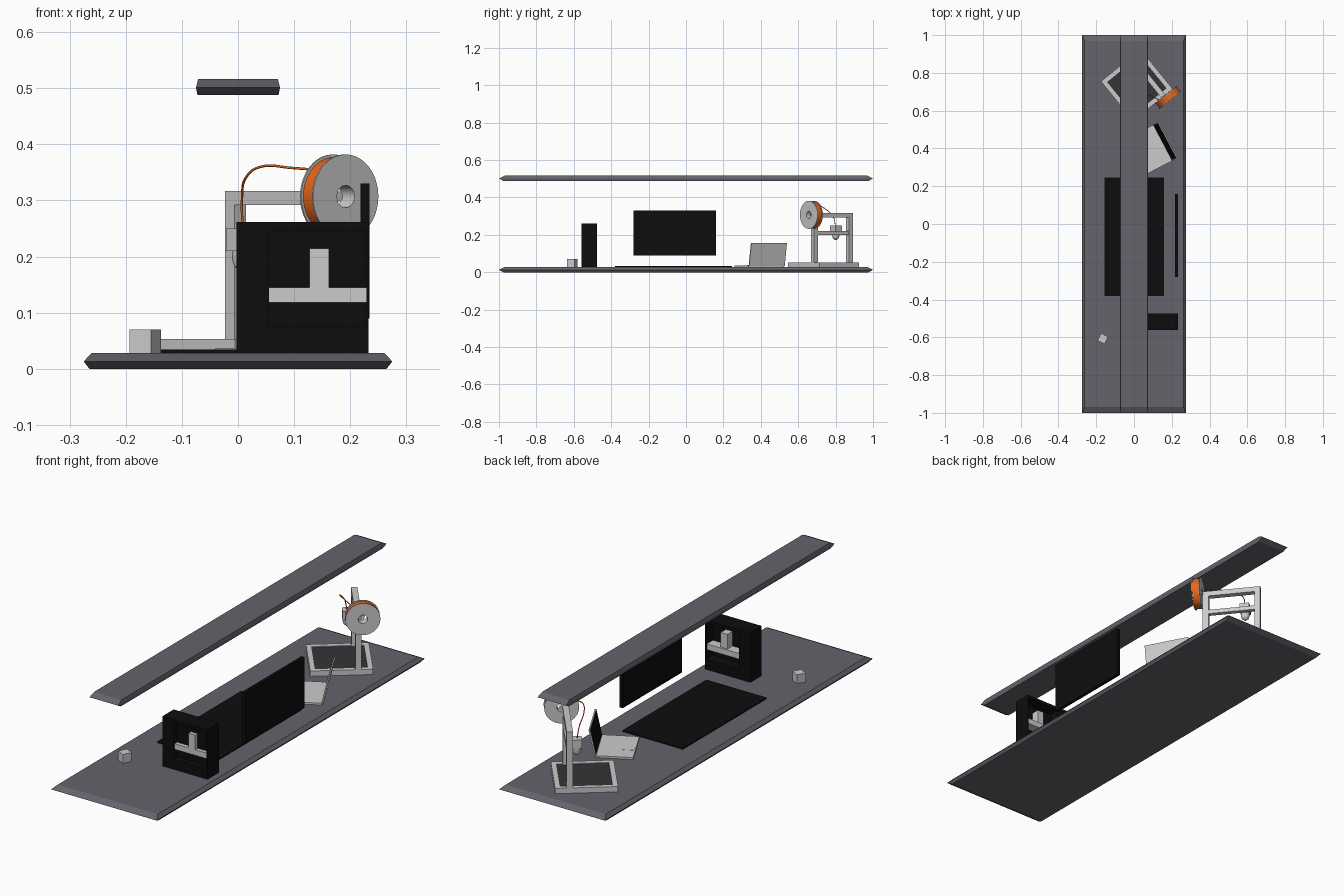
import bpy, bmesh, math
from mathutils import Matrix, Vector

if "Cube" in bpy.data.objects:
    bpy.data.objects.remove(bpy.data.objects["Cube"])

T = Matrix.Translation
R = lambda deg, ax: Matrix.Rotation(math.radians(deg), 4, ax)


def material(name, rgb):
    m = bpy.data.materials.new(name)
    m.diffuse_color = (*rgb, 1)
    m.use_nodes = True
    m.node_tree.nodes["Principled BSDF"].inputs["Base Color"].default_value = m.diffuse_color
    return m


DESK = material("desk_grey", (0.13, 0.125, 0.15))
BLACK = material("black", (0.004, 0.004, 0.004))
DARK = material("dark_plate", (0.035, 0.035, 0.04))
ORANGE = material("orange", (0.8, 0.13, 0.01))
I = Matrix.Identity(4)


def finish(name, bm, mat, M, smooth=False):
    bmesh.ops.recalc_face_normals(bm, faces=bm.faces)
    me = bpy.data.meshes.new(name)
    bm.to_mesh(me)
    bm.free()
    me.transform(M)
    ob = bpy.data.objects.new(name, me)
    bpy.context.collection.objects.link(ob)
    if mat:
        me.materials.append(mat)
    if smooth:
        bpy.context.view_layer.objects.active = ob
        ob.select_set(True)
        bpy.ops.object.shade_smooth_by_angle()
        ob.select_set(False)
    return ob


def skin(name, rings, mat=None, M=I, closed=False, smooth=False):
    """Bridge rings of points; cap both ends, or close back to the first ring."""
    bm = bmesh.new()
    vs = [[bm.verts.new(p) for p in ring] for ring in rings]
    n = len(vs[0])
    pairs = list(zip(vs, vs[1:])) + ([(vs[-1], vs[0])] if closed else [])
    for a, b in pairs:
        for i in range(n):
            j = (i + 1) % n
            bm.faces.new((a[i], a[j], b[j], b[i]))
    if not closed:
        bm.faces.new(vs[0])
        bm.faces.new(vs[-1])
    return finish(name, bm, mat, M, smooth)


def rect(x0, x1, y0, y1, z):
    return [(x0, y0, z), (x1, y0, z), (x1, y1, z), (x0, y1, z)]


def crect(hx, hy, z):
    return rect(-hx, hx, -hy, hy, z)


def box(name, x0, x1, y0, y1, z0, z1, mat=None, M=I):
    return skin(name, [rect(x0, x1, y0, y1, z0), rect(x0, x1, y0, y1, z1)], mat, M)


def lathe(name, profile, mat=None, M=I, n=40, closed=True):
    rings = [[(r * math.cos(2 * math.pi * i / n), r * math.sin(2 * math.pi * i / n), z)
              for i in range(n)] for r, z in profile]
    return skin(name, rings, mat, M, closed, True)


# desk top and the overhead shelf: slabs with pointed edges
for name, hx, z in (("desk_top", 0.275, 0), ("overhead_shelf", 0.075, 0.488)):
    k = hx / 0.275
    skin(name, [crect(hx - 0.010 * k, 0.975, z), crect(hx, 1, z + 0.013),
                crect(hx - 0.014 * k, 0.97, z + 0.028)], DESK)

# desk mat
box("desk_mat", -0.155, 0.16, -0.38, 0.245, 0.028, 0.034, BLACK)

# monitor with recessed screen facing -x
MM = T((0.234, -0.06, 0.21)) @ R(-90, 'Y')
skin("monitor", [crect(0.12, 0.22, 0), crect(0.12, 0.22, 0.016),
                 crect(0.112, 0.212, 0.016), crect(0.112, 0.212, 0.012)], BLACK, MM)

# computer tower: open frame, inner tray and parts
CM = R(90, 'X')
outer, inner = (-0.003, 0.233, 0.028, 0.262), (0.055, 0.229, 0.075, 0.246)
skin("tower_frame", [rect(*outer, 0.475), rect(*outer, 0.56),
                     rect(*inner, 0.56), rect(*inner, 0.475)], BLACK, CM, closed=True)
box("tower_tray", 0.05, 0.231, 0.07, 0.25, 0.528, 0.532, BLACK, CM)
box("tower_card", 0.055, 0.2295, 0.118, 0.145, 0.482, 0.55, None, CM)
box("tower_cooler", 0.127, 0.162, 0.145, 0.214, 0.49, 0.55, None, CM)

# small cube
box("small_cube", -0.021, 0.021, -0.021, 0.021, 0, 0.042, None,
    T((-0.165, -0.607, 0.028)) @ R(-26, 'Z'))

# laptop
LM = T((0.152, 0.43, 0.028)) @ R(27.8, 'Z')
box("laptop_base", -0.16, 0, -0.1075, 0.1075, 0, 0.009, None, LM)
box("laptop_trackpad", -0.155, -0.105, -0.035, 0.035, 0.009, 0.0098, None, LM)
LID = LM @ T((0, 0, 0.006)) @ R(12, 'Y')
box("laptop_lid", 0, 0.006, -0.1075, 0.1075, 0, 0.126, None, LID)
box("laptop_screen", -0.001, 0, -0.103, 0.103, 0.006, 0.122, BLACK, LID)

# 3D printer base: frame with dark plate
P = T((0.015, 0.735, 0.028)) @ R(39, 'Z')
skin("printer_base", [crect(0.135, 0.135, 0), crect(0.135, 0.135, 0.025),
                      crect(0.112, 0.112, 0.025), crect(0.112, 0.112, 0)], None, P, closed=True)
box("printer_bed", -0.112, 0.112, -0.112, 0.112, 0.004, 0.021, DARK, P)

# printer gantry
gx0, gx1 = 0.0585, 0.0855
for side, s in (("left", 1), ("right", -1)):
    a, b = sorted((s * 0.1065, s * 0.1335))
    box("printer_post_" + side, gx0, gx1, a, b, 0.02, 0.289, None, P)
box("printer_top_beam", gx0, gx1, -0.107, 0.107, 0.264, 0.289, None, P)
box("printer_cross_beam", gx0 + 0.003, gx1 - 0.003, -0.107, 0.107, 0.172, 0.192, None, P)

# print head
box("print_head", 0.015, 0.062, 0.033, 0.077, 0.182, 0.222, None, P)
lathe("print_nozzle", [(0.005, 0.145), (0.016, 0.155), (0.02, 0.168), (0.02, 0.183)],
      None, P @ T((0.037, 0.055, 0)), 20, closed=False)

# spool on the side of the right post
S = P @ T((0.088, -0.154, 0.279)) @ R(90, 'X')
h, e = 0.0185, 0.015
lathe("spool", [(0.02, -h), (0.075, -h), (0.075, -e), (0.035, -e),
                (0.035, e), (0.075, e), (0.075, h), (0.02, h)], None, S)
lathe("spool_filament", [(0.034, -e), (0.07, -e), (0.07, e), (0.034, e)], ORANGE, S)
lathe("spool_axle", [(0.009, -0.022), (0.009, 0.0)], None, S, 16, closed=False)

# filament strand from spool to print head
cu = bpy.data.curves.new("filament_strand", 'CURVE')
cu.dimensions = '3D'
cu.bevel_depth = 0.0022
cu.bevel_resolution = 2
pts = [(0.145, 0.652, 0.354), (0.095, 0.675, 0.358), (0.045, 0.70, 0.361),
       (0.015, 0.74, 0.342), (0.007, 0.785, 0.30), (0.009, 0.80, 0.245)]
sp = cu.splines.new('BEZIER')
sp.bezier_points.add(len(pts) - 1)
for bp, p in zip(sp.bezier_points, pts):
    bp.co = Vector(p)
    bp.handle_left_type = bp.handle_right_type = 'AUTO'
cu.materials.append(ORANGE)
strand = bpy.data.objects.new("filament_strand", cu)
bpy.context.collection.objects.link(strand)
